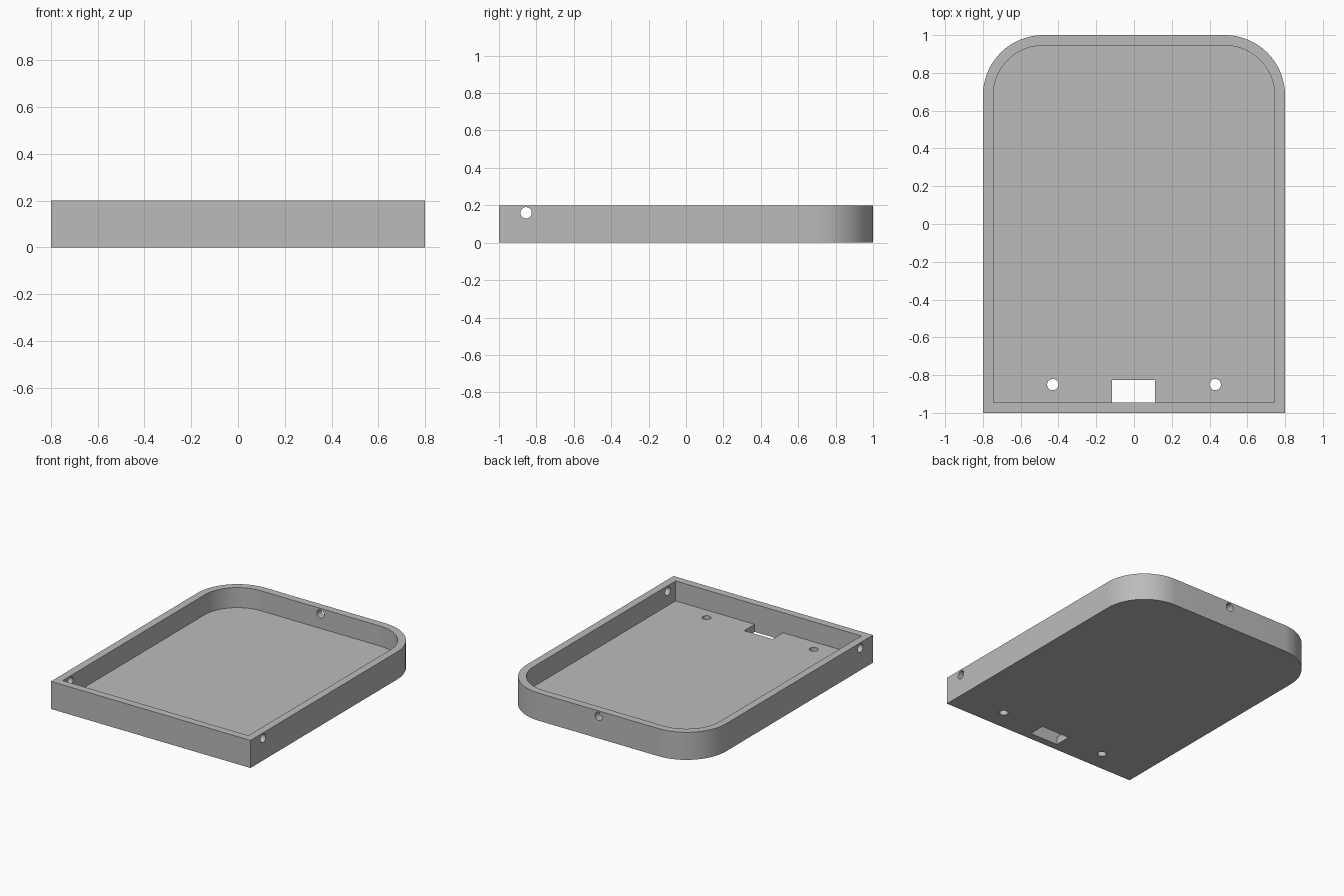
import bpy, bmesh, math
from mathutils import Matrix

WALL, FLOOR, HEIGHT = 0.055, 0.055, 0.2
HOLE_R = 0.03

cube = bpy.data.objects.get("Cube")
if cube:
    bpy.data.objects.remove(cube, do_unlink=True)

grey = bpy.data.materials.new("plain grey")
grey.use_nodes = True
colour = (0.5, 0.5, 0.5, 1)
grey.diffuse_color = colour
grey.node_tree.nodes["Principled BSDF"].inputs["Base Color"].default_value = colour


def add_object(name, bm):
    bmesh.ops.recalc_face_normals(bm, faces=bm.faces)
    mesh = bpy.data.meshes.new(name)
    bm.to_mesh(mesh)
    bm.free()
    mesh.materials.append(grey)
    obj = bpy.data.objects.new(name, mesh)
    bpy.context.collection.objects.link(obj)
    return obj


def slab(name, inset, z0, z1, radius=0.32, steps=24):
    """Upright slab with square front corners and rounded back corners."""
    hx, hy, r = 0.8 - inset, 1 - inset, radius - inset
    pts = [(-hx, -hy), (hx, -hy)]
    for side, start in ((1, 0), (-1, math.pi / 2)):
        for i in range(steps + 1):
            a = start + math.pi / 2 * i / steps
            pts.append((side * (hx - r) + r * math.cos(a), hy - r + r * math.sin(a)))
    bm = bmesh.new()
    base = bm.faces.new([bm.verts.new((x, y, z0)) for x, y in pts])
    top = bmesh.ops.extrude_face_region(bm, geom=[base])["geom"]
    verts = [g for g in top if isinstance(g, bmesh.types.BMVert)]
    bmesh.ops.translate(bm, verts=verts, vec=(0, 0, z1 - z0))
    return add_object(name, bm)


def drill(name, centre, length, axis="Z"):
    bm = bmesh.new()
    turn = {"X": Matrix.Rotation(math.pi / 2, 4, "Y"),
            "Y": Matrix.Rotation(math.pi / 2, 4, "X"),
            "Z": Matrix.Identity(4)}[axis]
    bmesh.ops.create_cone(bm, cap_ends=True, segments=32, radius1=HOLE_R,
                          radius2=HOLE_R, depth=length,
                          matrix=Matrix.Translation(centre) @ turn)
    return add_object(name, bm)


def box(name, centre, size):
    bm = bmesh.new()
    bmesh.ops.create_cube(bm, size=1, matrix=Matrix.Translation(centre)
                          @ Matrix.Diagonal((*size, 1)))
    return add_object(name, bm)


# Tray body and the shapes removed from it
tray = slab("tray", 0, 0, HEIGHT)
cutters = [
    slab("cavity_cutter", WALL, FLOOR, HEIGHT + 0.1),
    drill("side_hole_cutter", (0, -0.855, 0.16), 2, "X"),
    drill("back_hole_cutter", (0, 1, 0.16), 0.2, "Y"),
    drill("left_floor_hole_cutter", (0.43, -0.85, 0), 0.2),
    drill("right_floor_hole_cutter", (-0.43, -0.85, 0), 0.2),
    box("slot_cutter", (-0.003, -0.885, 0), (0.228, 0.12, 0.2)),
]

bpy.ops.object.select_all(action="DESELECT")
bpy.context.view_layer.objects.active = tray
tray.select_set(True)
for cutter in cutters:
    mod = tray.modifiers.new(cutter.name, "BOOLEAN")
    mod.operation = "DIFFERENCE"
    mod.solver = "EXACT"
    mod.object = cutter
    bpy.ops.object.modifier_apply(modifier=mod.name)
    bpy.data.objects.remove(cutter, do_unlink=True)

bpy.ops.object.shade_smooth_by_angle(angle=math.radians(30))
